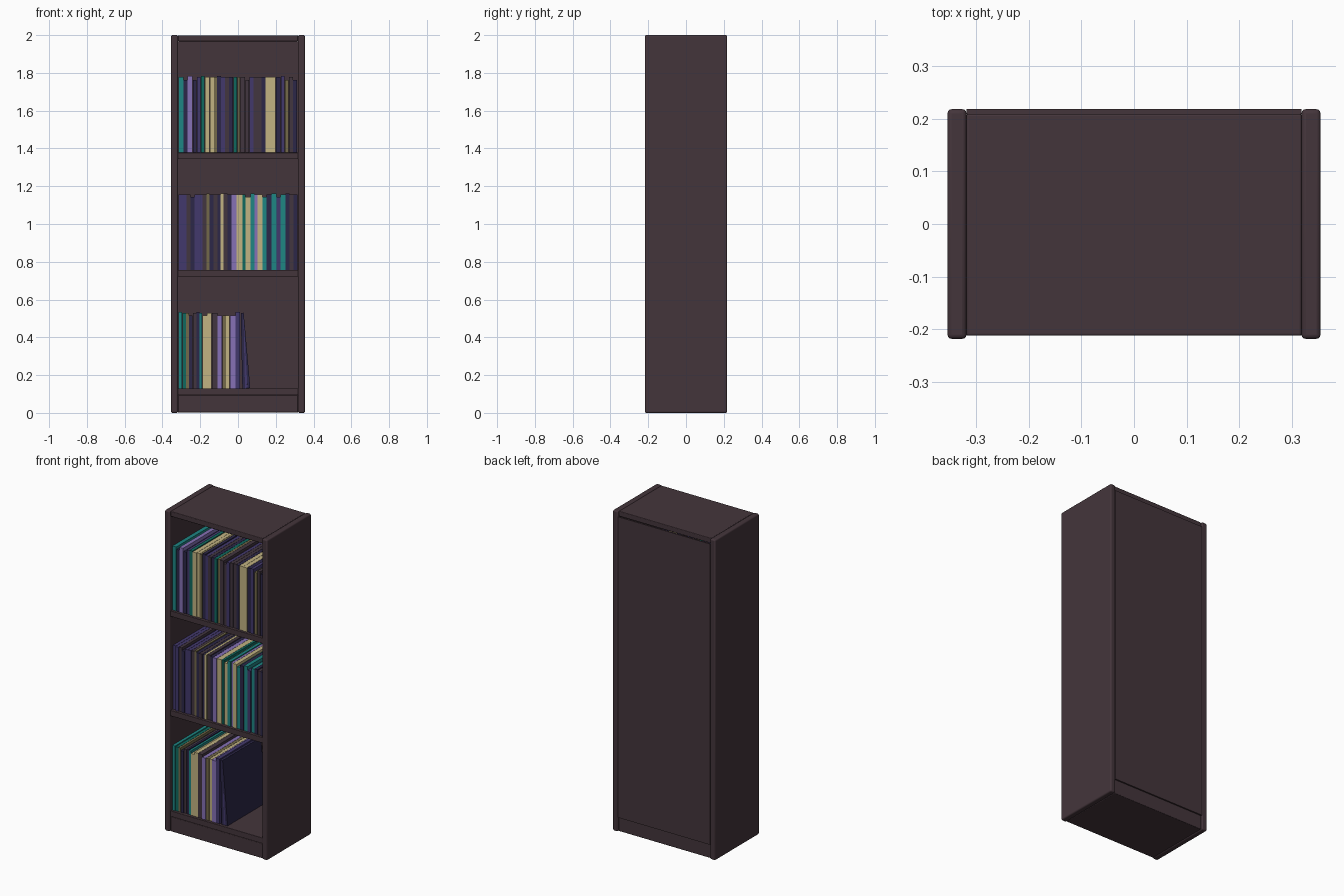
import bpy, math, random

if "Cube" in bpy.data.objects:
    bpy.data.objects.remove(bpy.data.objects["Cube"])
random.seed(4)


def lin(c):
    c /= 255
    return c / 12.92 if c <= 0.04045 else ((c + 0.055) / 1.055) ** 2.4


def material(name, r, g, b):
    m = bpy.data.materials.new(name)
    m.diffuse_color = (lin(r), lin(g), lin(b), 1)
    m.use_nodes = True
    m.node_tree.nodes["Principled BSDF"].inputs["Base Color"].default_value = m.diffuse_color
    return m


wood = material("dark_wood", 68, 53, 59)
covers = {
    "T": material("teal", 30, 134, 132),
    "G": material("deep_green", 16, 105, 95),
    "P": material("purple", 134, 113, 182),
    "I": material("indigo", 66, 56, 108),
    "N": material("navy", 44, 39, 72),
    "C": material("cream", 194, 179, 130),
    "O": material("olive", 116, 106, 74),
    "B": material("plum_brown", 66, 54, 64),
}


def box(name, x0, x1, y0, y1, z0, z1, mat, bevel=0.0):
    bpy.ops.mesh.primitive_cube_add(size=1)
    ob = bpy.context.object
    ob.name = name
    ob.location = ((x0 + x1) / 2, (y0 + y1) / 2, (z0 + z1) / 2)
    ob.scale = (x1 - x0, y1 - y0, z1 - z0)
    bpy.ops.object.transform_apply(location=False, rotation=False, scale=True)
    ob.data.materials.append(mat)
    if bevel:
        mod = ob.modifiers.new("soft_edges", 'BEVEL')
        mod.width, mod.segments = bevel, 3
        bpy.ops.object.shade_smooth_by_angle()
    return ob


# Carcass: sides, top, base, back
IN = 0.318
for name, s in (("left_side", -1), ("right_side", 1)):
    a, b = sorted((s * IN, s * 0.354))
    box(name, a, b, -0.218, 0.218, 0, 2, wood, 0.008)
box("top_panel", -IN, IN, -0.212, 0.209, 1.967, 1.999, wood, 0.004)
box("base_plinth", -IN, IN, -0.212, 0.209, 0.002, 0.094, wood, 0.004)
box("back_panel", -IN, IN, 0.209, 0.218, 0.09, 1.967, wood)

# Shelves
shelf_tops = {"upper": 1.378, "middle": 0.757, "lower": 0.13}
for name, z in shelf_tops.items():
    box(name + "_shelf", -IN, IN, -0.212, 0.209, z - 0.035, z, wood, 0.002)

# Books: colour letter and relative thickness, left to right
rows = {
    "upper": "T5 N4 P5 N4 I4 G4 C5 C4 O3 N4 I4 B4 N4 G4 O3 B5 B4 I4 B4 B4 N4 "
             "C5 C5 N5 I4 O4 B4 N4",
    "middle": "I4 I4 B4 N4 I4 I4 B4 O3 N4 B4 N3 C3 B4 N4 P5 C6 G3 C5 T4 P3 C5 "
              "T4 N5 T5 I4 T5 N4 B4 N4",
    "lower": "T4 G4 O3 N4 B4 N3 T3 C5 C5 B6 P5 O4 C4 P6 I5",
}
ends = {"upper": 0.312, "middle": 0.315, "lower": 0.012}
for row, text in rows.items():
    books = [(w[0], int(w[1:])) for w in text.split()]
    x, z = -0.315, shelf_tops[row]
    unit = (ends[row] - x) / sum(t for _, t in books)
    for i, (colour, t) in enumerate(books):
        w = t * unit
        h = random.choice((0.405, 0.4, 0.4, 0.385))
        front = -0.195 + random.uniform(-0.004, 0.004)
        box(f"{row}_book_{i + 1}", x + 0.0007, x + w - 0.0007,
            front, front + 0.38, z, z + h, covers[colour])
        x += w

# Last books on the lower shelf lean against the row
for i, (foot, deg) in enumerate(((0.030, 1.2), (0.043, 3.0), (0.058, 5.0))):
    ob = box(f"leaning_book_{i + 1}", -0.007, 0.007, -0.195, 0.185,
             0, 0.4, covers["N" if i != 1 else "I"])
    a = math.radians(-deg)
    ob.rotation_euler.y = a
    ob.location = (foot - 0.2 * math.sin(-a), -0.005,
                   0.13 + 0.2 * math.cos(a) + 0.007 * math.sin(-a))
